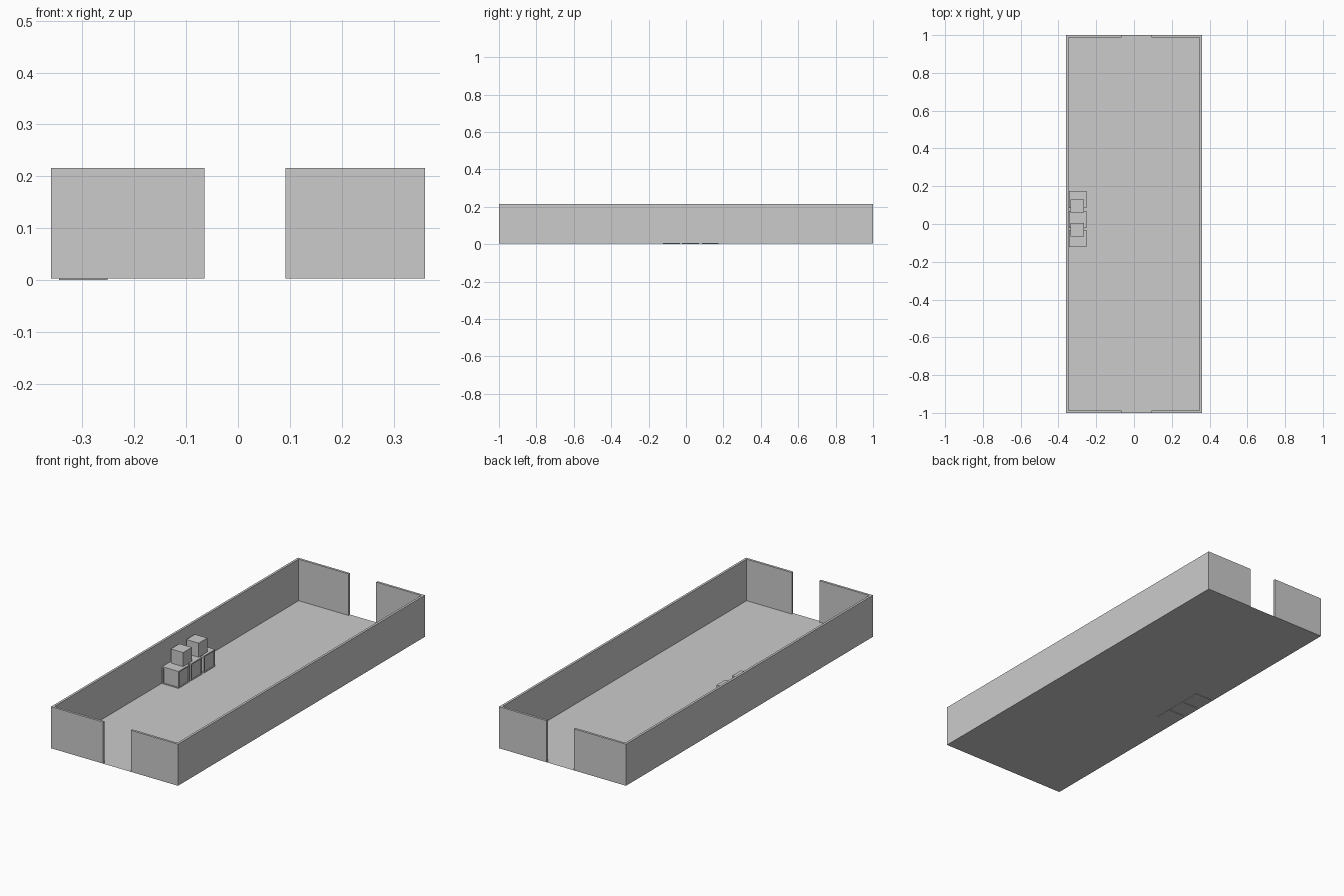
import bpy, bmesh
from mathutils import Matrix

if "Cube" in bpy.data.objects:
    bpy.data.objects.remove(bpy.data.objects["Cube"])


def add_object(name, bm):
    mesh = bpy.data.meshes.new(name)
    bm.to_mesh(mesh)
    bm.free()
    obj = bpy.data.objects.new(name, mesh)
    bpy.context.collection.objects.link(obj)
    return obj


def box_mesh(x0, x1, y0, y1, z0, z1):
    bm = bmesh.new()
    centre = ((x0 + x1) / 2, (y0 + y1) / 2, (z0 + z1) / 2)
    size = (x1 - x0, y1 - y0, z1 - z0, 1)
    bmesh.ops.create_cube(bm, size=1, matrix=Matrix.Translation(centre) @ Matrix.Diagonal(size))
    return bm


X, Y, FLOOR, TOP, T = 0.36, 1.0, 0.003, 0.216, 0.012
DOOR_LEFT, DOOR_RIGHT = -0.065, 0.092

# Floor: a single sheet
bm = bmesh.new()
bmesh.ops.create_grid(bm, x_segments=1, y_segments=1, size=1,
                      matrix=Matrix.Translation((0, 0, FLOOR)) @ Matrix.Diagonal((X, Y, 1, 1)))
add_object("floor", bm)

# Long side walls
add_object("left_wall", box_mesh(-X, -X + T, -Y, Y, FLOOR, TOP))
add_object("right_wall", box_mesh(X - T, X, -Y, Y, FLOOR, TOP))

# End walls, each split by a doorway
for end, y0 in (("front", -Y), ("back", Y - T)):
    add_object(end + "_wall_left", box_mesh(-X + T, DOOR_LEFT, y0, y0 + T, FLOOR, TOP))
    add_object(end + "_wall_right", box_mesh(DOOR_RIGHT, X - T, y0, y0 + T, FLOOR, TOP))

# Large crates with recessed side panels
for i, y0 in enumerate((-0.122, -0.021, 0.085)):
    bm = box_mesh(-0.345, -0.252, y0, y0 + 0.09, 0, 0.09)
    bm.normal_update()
    sides = [f for f in bm.faces if abs(f.normal.z) < 0.5]
    bmesh.ops.inset_individual(bm, faces=sides, thickness=0.009)
    bmesh.ops.inset_individual(bm, faces=sides, thickness=0.0005, depth=-0.004)
    add_object(f"large_crate_{i + 1}", bm)

# Small boxes stacked on top
for i, y0 in enumerate((-0.066, 0.06)):
    add_object(f"small_box_{i + 1}", box_mesh(-0.335, -0.265, y0, y0 + 0.07, 0.09, 0.162))
